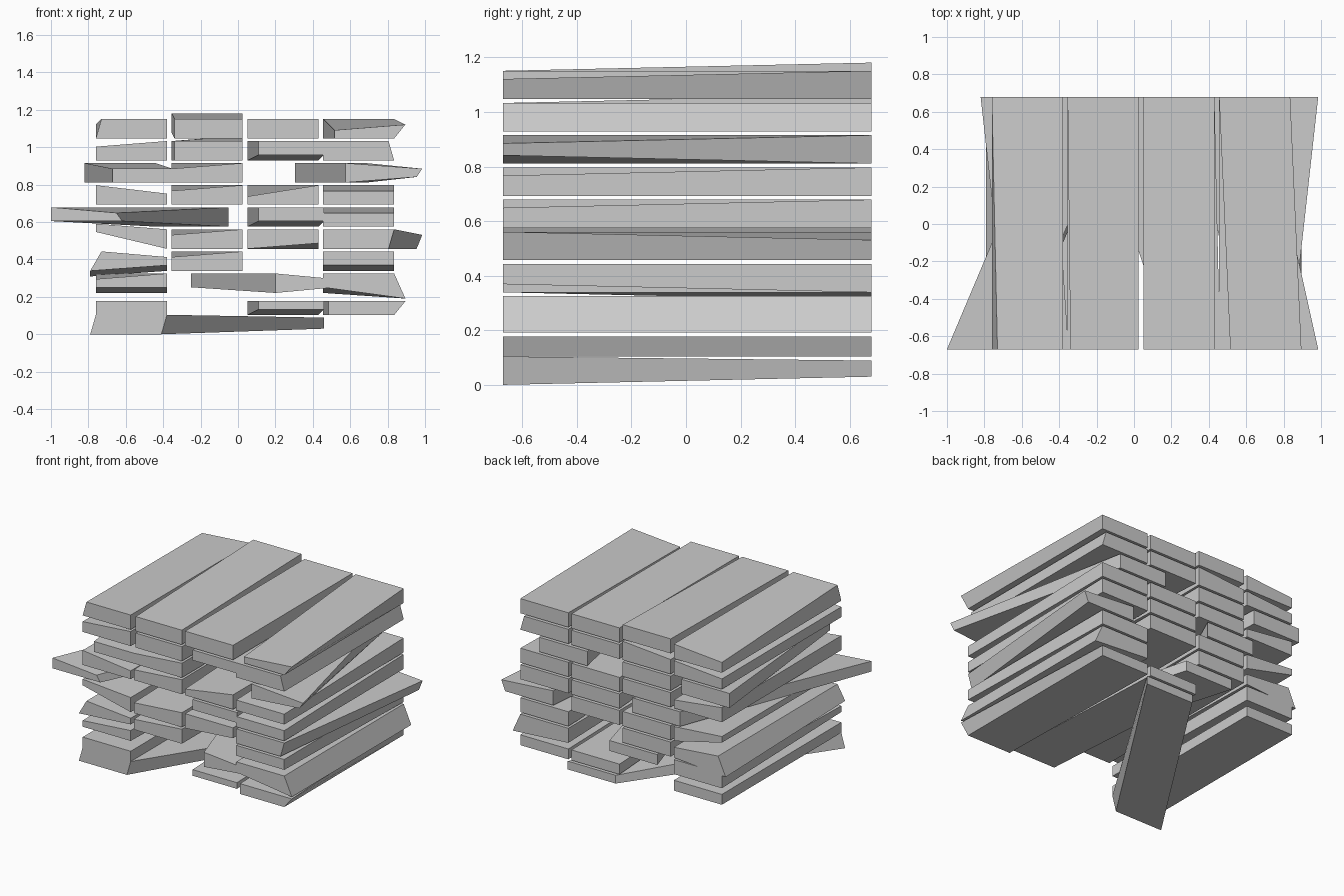
import bpy
import bmesh
from mathutils import Matrix, Vector

cube = bpy.data.objects.get("Cube")
if cube:
    bpy.data.objects.remove(cube, do_unlink=True)

wood = bpy.data.materials.new("pale_grey")
wood.use_nodes = True
grey = (0.6, 0.6, 0.6, 1)
wood.diffuse_color = grey
wood.node_tree.nodes["Principled BSDF"].inputs["Base Color"].default_value = grey

# Regular stacking grid: columns run along x, rows along z, boards along y
FIRST_X, COLUMN_STEP, WIDTH = -0.76, 0.405, 0.38
FIRST_Z, ROW_STEP, THICK = -0.015, 0.118, 0.104
FRONT_Y, REAR_Y = -0.67, 0.68

# One small nudge of a board corner in each direction
NUDGE = 0.03
left = Vector((NUDGE, 0, 0))
up = Vector((0, 0, NUDGE))
right, down = -left, -up


def plank(row, column, warps):
    """Board in a grid cell; each warp moves the corners its name describes."""
    cell = Vector((FIRST_X + column * COLUMN_STEP, FRONT_Y, FIRST_Z + row * ROW_STEP))
    size = Matrix.Diagonal((WIDTH, REAR_Y - FRONT_Y, THICK))
    half = Vector((0.5, 0.5, 0.5))
    bm = bmesh.new()
    bmesh.ops.create_cube(bm, size=1)
    for v in bm.verts:
        corner = {"front" if v.co.y < 0 else "rear",
                  "top" if v.co.z > 0 else "low",
                  "right" if v.co.x < 0 else "left"}
        v.co = cell + size @ (v.co + half)
        for name, move in warps.items():
            if corner.issuperset(name.split("_")):
                v.co += move
    mesh = bpy.data.meshes.new("plank")
    bm.to_mesh(mesh)
    bm.free()
    mesh.materials.append(wood)
    board = bpy.data.objects.new(f"plank_row{row}_column{column}", mesh)
    bpy.context.collection.objects.link(board)


# Warps shared by several boards
plain = dict()
gap = None
tilted = dict(front_top_right=down)
thinned = dict(front_low=up)
twisted = dict(front=left, front_right=left, front_low=up)

# Boards of each row, from the model's right to its left, bottom row first
rows = [
    # loose board slanting under the pile
    [dict(front_low=right + up / 2, front_top=up / 2,
          rear=left * 28, rear_low=up * 1.5), gap, gap, gap],
    [dict(top=down), gap, dict(twisted, top=down),
     dict(front_right=left, top=down, front_top_left=left * 2)],
    [dict(tilted, front_low=up), gap,
     dict(front=left * 5, rear=right * 10, rear_low=up,
          front_left=right * 2, front_top_left=down, front_low_left=up),
     dict(low_left=left * 2 + down, front_low_right=up)],
    [dict(low_right=right + down, top_right=left, top_left=down, front_low=up),
     tilted, gap, thinned],
    [dict(low_right=up * 3, top_right=up), tilted, dict(front_low_left=up),
     dict(rear=left * 4, rear_top_left=left + down, front_low_left=right)],
    # middle rows
    [dict(front=right * 8, rear=left * 11, front_low=up, front_top_left=right + down),
     gap, twisted, dict(front_top=down)],
    [dict(top_left=down * 1.5), tilted, dict(front_top_right=down * 2),
     dict(front_top=down)],
    [dict(rear=right * 2, front_right=left * 3, front_left=left, front_top=down),
     tilted, gap,
     dict(front=left * 4, rear=right * 5, front_top_left=left + down, front_low_left=up)],
    # top rows
    [dict(top_right=down), dict(front_right=left / 2, rear_top_left=up), twisted,
     dict(top_left=right)],
    [dict(front_top_right=left, rear_top_right=down),
     dict(rear=up, front_right=left / 2), plain,
     dict(front_right=left * 2, front_top_right=down * 2, front_top_left=left * 2 + down)],
]

for row, boards in enumerate(rows):
    for column, warps in enumerate(boards):
        if warps is not gap:
            plank(row, column, warps)
